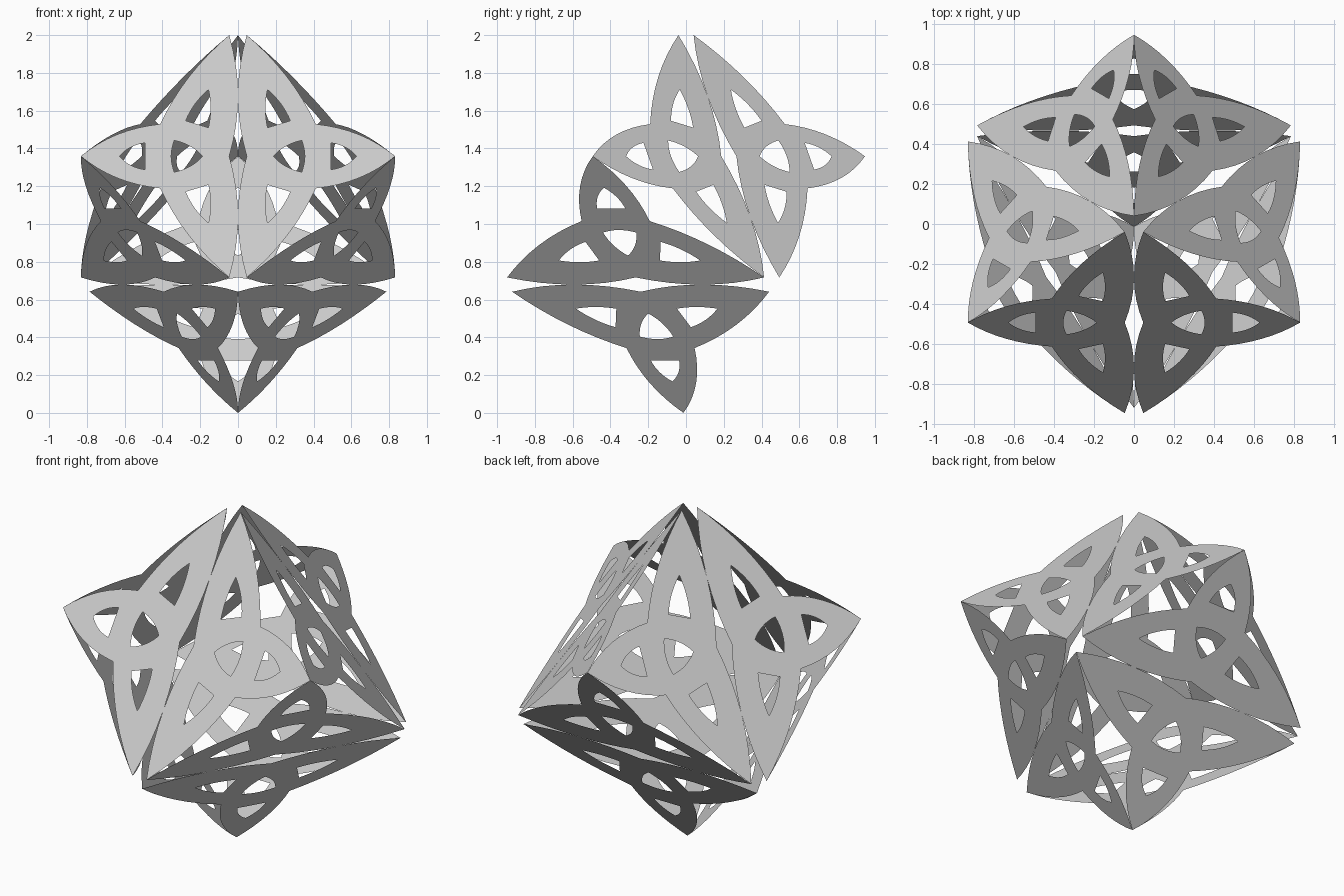
import bpy, bmesh, math
from mathutils import Vector

cube = bpy.data.objects.get("Cube")
if cube:
    bpy.data.objects.remove(cube, do_unlink=True)

SIDE = 1.111       # edge length of the whole cube
SPREAD = 0.0328    # how far each corner moves out along each cube axis
CENTRE = Vector((0, -0.0133, 1.019))

grey = bpy.data.materials.new("light grey")
grey.use_nodes = True
colour = (0.6, 0.6, 0.6, 1)
grey.diffuse_color = colour
grey.node_tree.nodes["Principled BSDF"].inputs["Base Color"].default_value = colour


def arc(p, q, sag, n=8):
    """Shallow curve from p up to (not including) q, bulging to the right."""
    p, q = Vector(p), Vector(q)
    d = q - p
    right = Vector((d.y, -d.x)).normalized()
    return [p + d * (i / n) + right * sag * 4 * (i / n) * (1 - i / n) for i in range(n)]


def loop(points, sags):
    """Closed curve through the points, one bulge per side."""
    out = []
    for i, p in enumerate(points):
        out += arc(p, points[(i + 1) % len(points)], sags[i])
    return out


def mirrored(points):
    return [Vector((p.y, p.x)) for p in reversed(points)]


# Knot panel in leg coordinates: square corner at the origin, tips at one
outline = loop([(0, 0), (0.40, 0.135), (1, 0), (0.5, 0.5), (0, 1), (0.135, 0.40)],
               [0.037, 0.032, 0.042, 0.042, 0.032, 0.037])
tip_hole = loop([(0.705, 0.155), (0.548, 0.312), (0.50, 0.207)], [0.01, 0, 0.012])
corner_hole = loop([(0.13, 0.13), (0.271, 0.161), (0.161, 0.271)], [0.015, 0, 0.015])
centre_hole = loop([(0.38, 0.25), (0.41, 0.41), (0.25, 0.38)], [0.015, 0.015, 0.015])
loops = [outline, tip_hole, mirrored(tip_hole), corner_hole, centre_hole]

# Cube axes with the body diagonal standing upright
axes = []
for k in range(3):
    a = math.radians(-90 + 120 * k)
    r = math.sqrt(2 / 3)
    axes.append(Vector((r * math.cos(a), r * math.sin(a), math.sqrt(1 / 3))))


def add_panel(bm, corner, leg_u, leg_v, outward):
    """Fill one pierced triangular panel."""
    edges = []
    for points in loops:
        verts = [bm.verts.new(corner + leg_u * p.x + leg_v * p.y) for p in points]
        edges += [bm.edges.new((v, verts[i - 1])) for i, v in enumerate(verts)]
    normal = leg_u.cross(leg_v).normalized()
    if normal.dot(outward) < 0:
        normal.negate()
    made = bmesh.ops.triangle_fill(bm, edges=edges, use_beauty=True, normal=normal)
    for f in made["geom"]:
        if isinstance(f, bmesh.types.BMFace):
            f.normal_update()
            if f.normal.dot(normal) < 0:
                f.normal_flip()


def corner_piece(name, signs):
    """Three panels meeting at one cube corner."""
    outward = sum((a * s for a, s in zip(axes, signs)), Vector())
    corner = CENTRE + outward * (SIDE / 2 + SPREAD)
    legs = [a * -s * SIDE for a, s in zip(axes, signs)]
    bm = bmesh.new()
    for i in range(3):
        add_panel(bm, corner, legs[i], legs[(i + 1) % 3], outward)
    mesh = bpy.data.meshes.new(name)
    bm.to_mesh(mesh)
    bm.free()
    mesh.materials.append(grey)
    bpy.context.collection.objects.link(bpy.data.objects.new(name, mesh))


# Four alternate corners make up the cube
corner_piece("bottom_corner", (-1, -1, -1))
corner_piece("back_corner", (-1, 1, 1))
corner_piece("left_corner", (1, 1, -1))
corner_piece("right_corner", (1, -1, 1))
